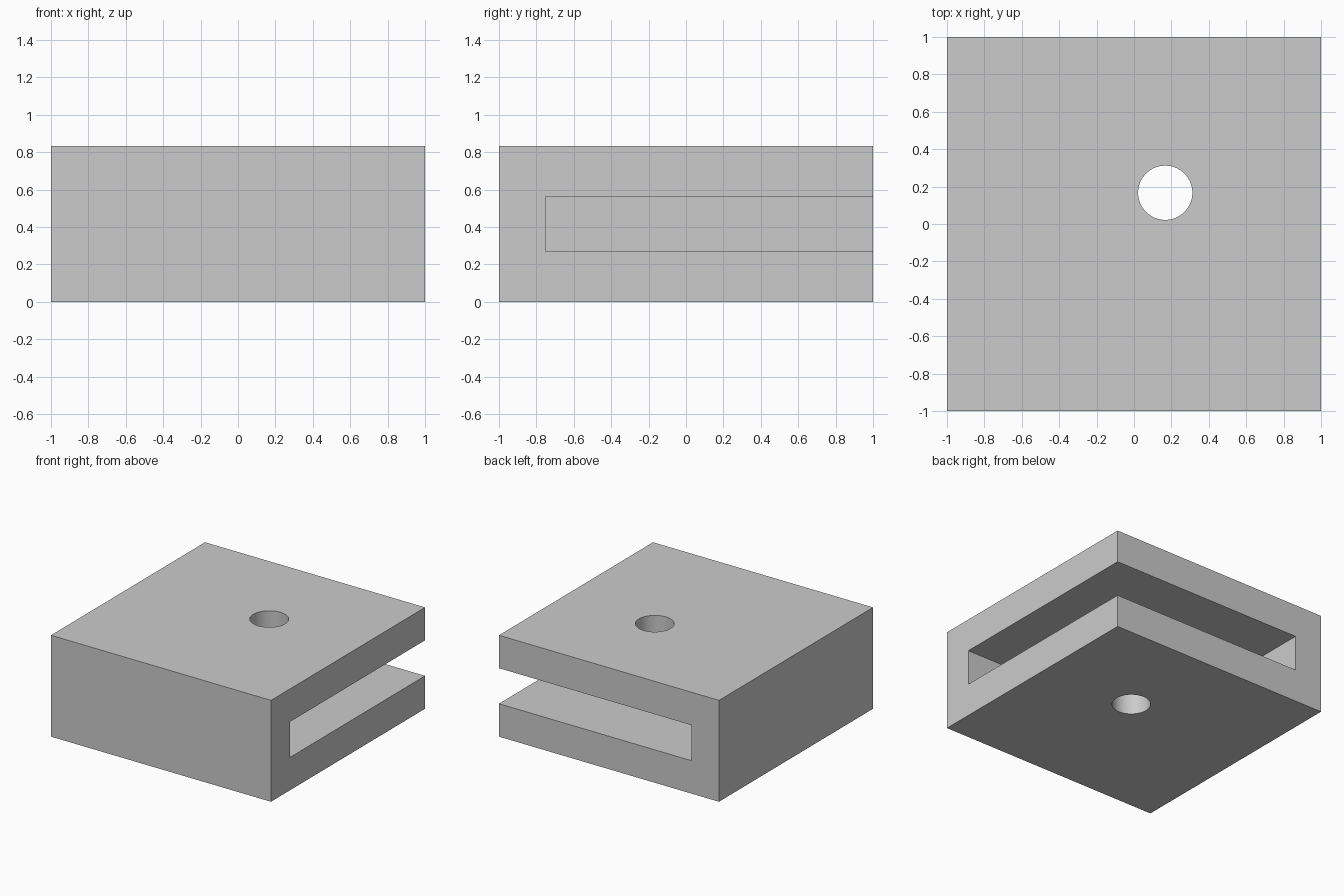
import bpy

cube = bpy.data.objects.get("Cube")
if cube:
    bpy.data.objects.remove(cube, do_unlink=True)

HEIGHT = 0.833
SLOT_HEIGHT = 0.292
WALL = 0.25
HOLE_CENTRE = 0.167
HOLE_RADIUS = 0.145

grey = bpy.data.materials.new("plain grey")
grey.use_nodes = True
colour = (0.6, 0.6, 0.6, 1)
grey.diffuse_color = colour
grey.node_tree.nodes["Principled BSDF"].inputs["Base Color"].default_value = colour


def box(name, low, high):
    """Axis-aligned box between two corners."""
    centre = [(a + b) / 2 for a, b in zip(low, high)]
    bpy.ops.mesh.primitive_cube_add(size=1, location=centre)
    obj = bpy.context.object
    obj.name = name
    obj.scale = [b - a for a, b in zip(low, high)]
    bpy.ops.object.transform_apply(location=True, rotation=False, scale=True)
    obj.data.materials.append(grey)
    return obj


def cut(target, cutter):
    """Subtract the cutter from the target, then remove it."""
    cutter.hide_render = True
    mod = target.modifiers.new(cutter.name, 'BOOLEAN')
    mod.operation = 'DIFFERENCE'
    mod.solver = 'EXACT'
    mod.object = cutter
    bpy.context.view_layer.objects.active = target
    bpy.ops.object.modifier_apply(modifier=mod.name)
    bpy.data.objects.remove(cutter, do_unlink=True)


# Solid block
block = box("slotted_block", (-1, -1, 0), (1, 1, HEIGHT))

# Horizontal slot, open at the back and at the +x side
middle = HEIGHT / 2
slot = box("slot_cutter",
           (WALL - 1, WALL - 1, middle - SLOT_HEIGHT / 2),
           (1.2, 1.2, middle + SLOT_HEIGHT / 2))
cut(block, slot)

# Round hole through both plates
bpy.ops.mesh.primitive_cylinder_add(vertices=64, radius=HOLE_RADIUS, depth=2,
                                    location=(HOLE_CENTRE, HOLE_CENTRE, middle))
hole = bpy.context.object
hole.name = "hole_cutter"
hole.data.materials.append(grey)
cut(block, hole)

# Smooth hole walls, sharp block edges
bpy.ops.object.select_all(action='DESELECT')
block.select_set(True)
bpy.context.view_layer.objects.active = block
bpy.ops.object.shade_smooth_by_angle(angle=0.52)
